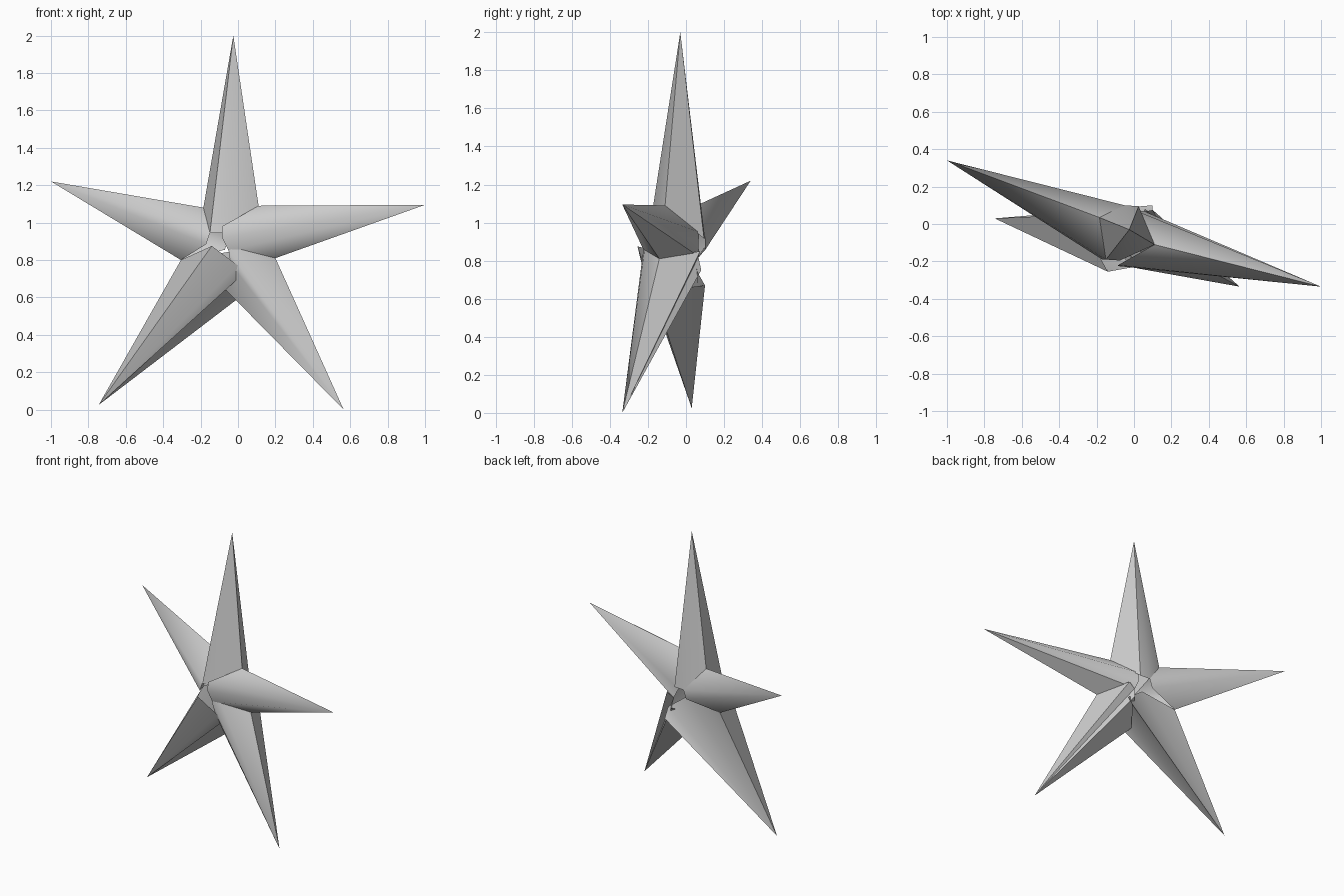
import bpy, bmesh
from mathutils import Vector

if "Cube" in bpy.data.objects:
    bpy.data.objects.remove(bpy.data.objects["Cube"])

# valley points shared by neighbouring arms, clockwise from upper right
A, B, C, D, E = [Vector(p) for p in (
    (.11, -.11, 1.09), (.2, -.14, .81), (-.185, .035, 1.08),
    (-.305, .05, .8), (-.07, -.11, .645))]

# offset from the front ridge of an arm to its back ridge
THICK = Vector((.1, .29, -.03))


def arm(name, tip, v1, v2, front, thick=THICK):
    """Hollow pointed arm: fan from the tip to a gabled inner ring."""
    front = [Vector(p) for p in front]
    back = [p + thick for p in reversed(front)]
    bm = bmesh.new()
    top = bm.verts.new(tip)
    ring = [bm.verts.new(p) for p in [v1, *front, v2, *back]]
    for a, b in zip(ring, ring[1:] + ring[:1]):
        bm.faces.new((top, a, b))
    bmesh.ops.recalc_face_normals(bm, faces=bm.faces)
    mesh = bpy.data.meshes.new(name)
    bm.to_mesh(mesh)
    bm.free()
    obj = bpy.data.objects.new(name, mesh)
    bpy.context.collection.objects.link(obj)
    bpy.context.view_layer.objects.active = obj
    obj.select_set(True)
    bpy.ops.object.shade_smooth_by_angle(angle=1.0)
    obj.select_set(False)


# five arms of the star
arm("top_arm", (-.025, -.03, 2.0), C, A,
    [(-.15, -.19, .945), (-.075, -.195, .945)])
arm("right_arm", (1, -.335, 1.095), A, B,
    [(-.085, -.22, .98), (-.085, -.225, .92), (-.05, -.22, .85)])
arm("lower_right_arm", (.565, -.335, 0), B, E,
    [(0, -.215, .88), (-.05, -.225, .85), (-.04, -.21, .78)])
arm("lower_left_arm", (-.745, .03, .025), E, D,
    [(0, -.19, .70), (0, -.23, .77), (-.14, -.255, .875)])
arm("left_arm", (-1, .34, 1.22), D, C,
    [(-.17, -.19, .885), (-.15, -.19, .945)])
